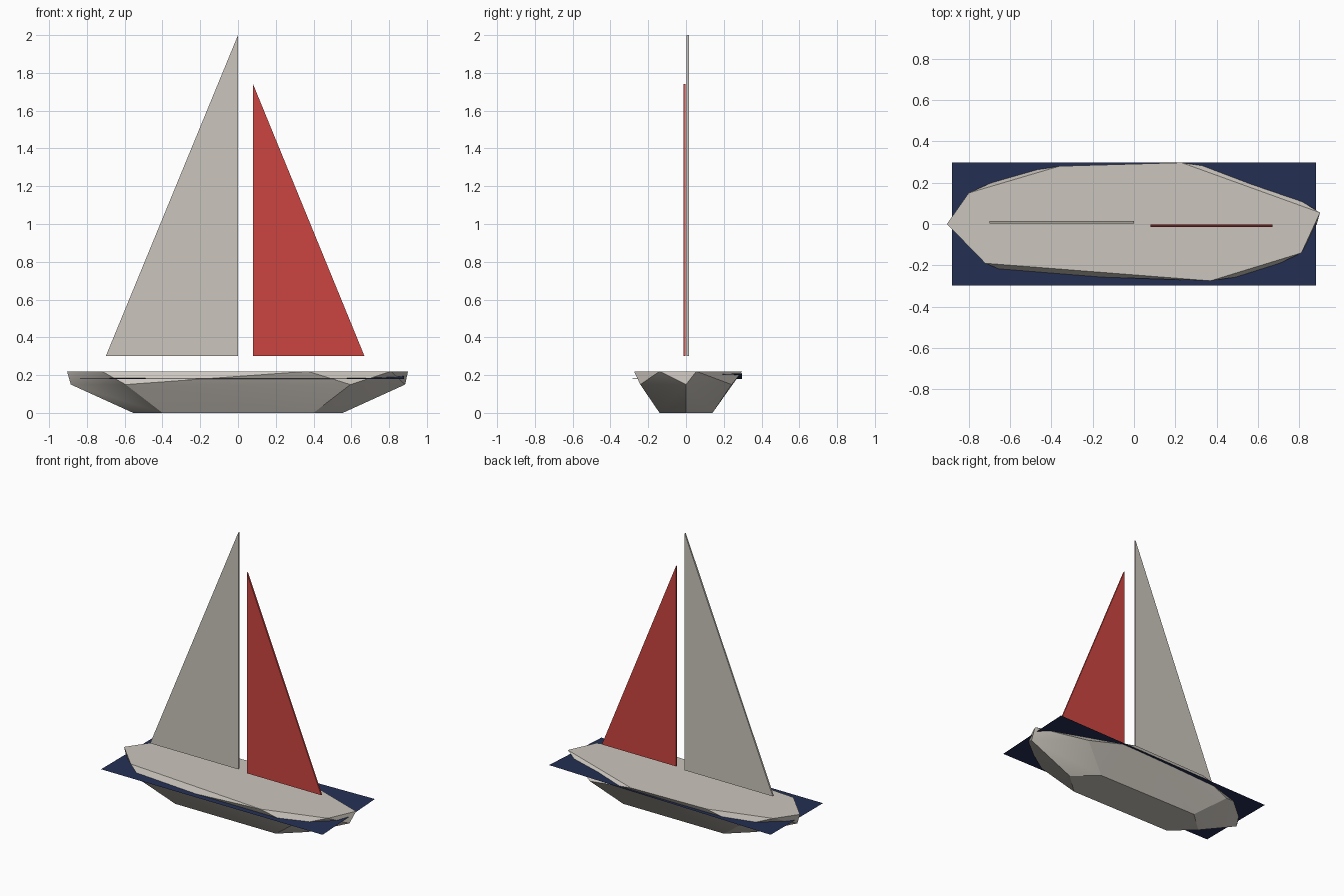
import bpy, bmesh, math

if "Cube" in bpy.data.objects:
    bpy.data.objects.remove(bpy.data.objects["Cube"])


def material(name, rgb):
    m = bpy.data.materials.new(name)
    m.diffuse_color = (*rgb, 1)
    m.use_nodes = True
    m.node_tree.nodes["Principled BSDF"].inputs["Base Color"].default_value = m.diffuse_color
    return m


CREAM = material("cream", (0.60, 0.565, 0.51))
RED = material("red", (0.60, 0.06, 0.052))
NAVY = material("navy", (0.018, 0.029, 0.088))


def add_object(name, bm, mat):
    mesh = bpy.data.meshes.new(name)
    bm.normal_update()
    bm.to_mesh(mesh)
    bm.free()
    mesh.materials.append(mat)
    ob = bpy.data.objects.new(name, mesh)
    bpy.context.collection.objects.link(ob)
    return ob


def ring(tip, x, y, z):
    """Six-sided pointed outline, mirrored in x and y."""
    pts = [(s * tip, 0, z) for s in (-1, 1)]
    return pts + [(sx * x, sy * y, z) for sx in (-1, 1) for sy in (-1, 1)]


def sail(name, profile, y0, y1, mat):
    """Thin triangular prism from an x-z profile."""
    bm = bmesh.new()
    face = bm.faces.new([bm.verts.new((x, y0, z)) for x, z in profile])
    ext = bmesh.ops.extrude_face_region(bm, geom=[face])
    new = [g for g in ext["geom"] if isinstance(g, bmesh.types.BMVert)]
    bmesh.ops.translate(bm, verts=new, vec=(0, y1 - y0, 0))
    bmesh.ops.recalc_face_normals(bm, faces=bm.faces)
    return add_object(name, bm, mat)


# Hull: keel ring, chine ring and the uneven deck outline, skinned together
deck = [(-0.905, 0.0), (-0.80, 0.15), (-0.36, 0.28), (0.23, 0.297),
        (0.90, 0.055), (0.81, -0.14), (0.37, -0.275), (-0.72, -0.19)]
points = ring(0.555, 0.40, 0.14, 0) + ring(0.885, 0.595, 0.242, 0.15)
points += [(x, y, 0.22) for x, y in deck]
bm = bmesh.new()
for p in points:
    bm.verts.new(p)
bmesh.ops.convex_hull(bm, input=bm.verts)
bmesh.ops.dissolve_limit(bm, angle_limit=math.radians(0.5),
                         verts=bm.verts, edges=bm.edges)
bmesh.ops.recalc_face_normals(bm, faces=bm.faces)
hull = add_object("hull", bm, CREAM)
bpy.context.view_layer.objects.active = hull
hull.select_set(True)
bpy.ops.object.shade_smooth_by_angle(angle=math.radians(30))

# Navy sheet around the hull, with one corner lifted
bm = bmesh.new()
corners = [(-0.88, -0.297, 0.18), (0.88, -0.297, 0.18),
           (0.88, 0.297, 0.21), (-0.88, 0.297, 0.18)]
bm.faces.new([bm.verts.new(c) for c in corners])
add_object("waterline_sheet", bm, NAVY)

# Sails
sail("main_sail", [(-0.70, 0.30), (0, 0.30), (0, 2.0)], 0.003, 0.015, CREAM)
sail("front_sail", [(0.08, 0.30), (0.67, 0.30), (0.08, 1.74)], -0.014, -0.002, RED)
